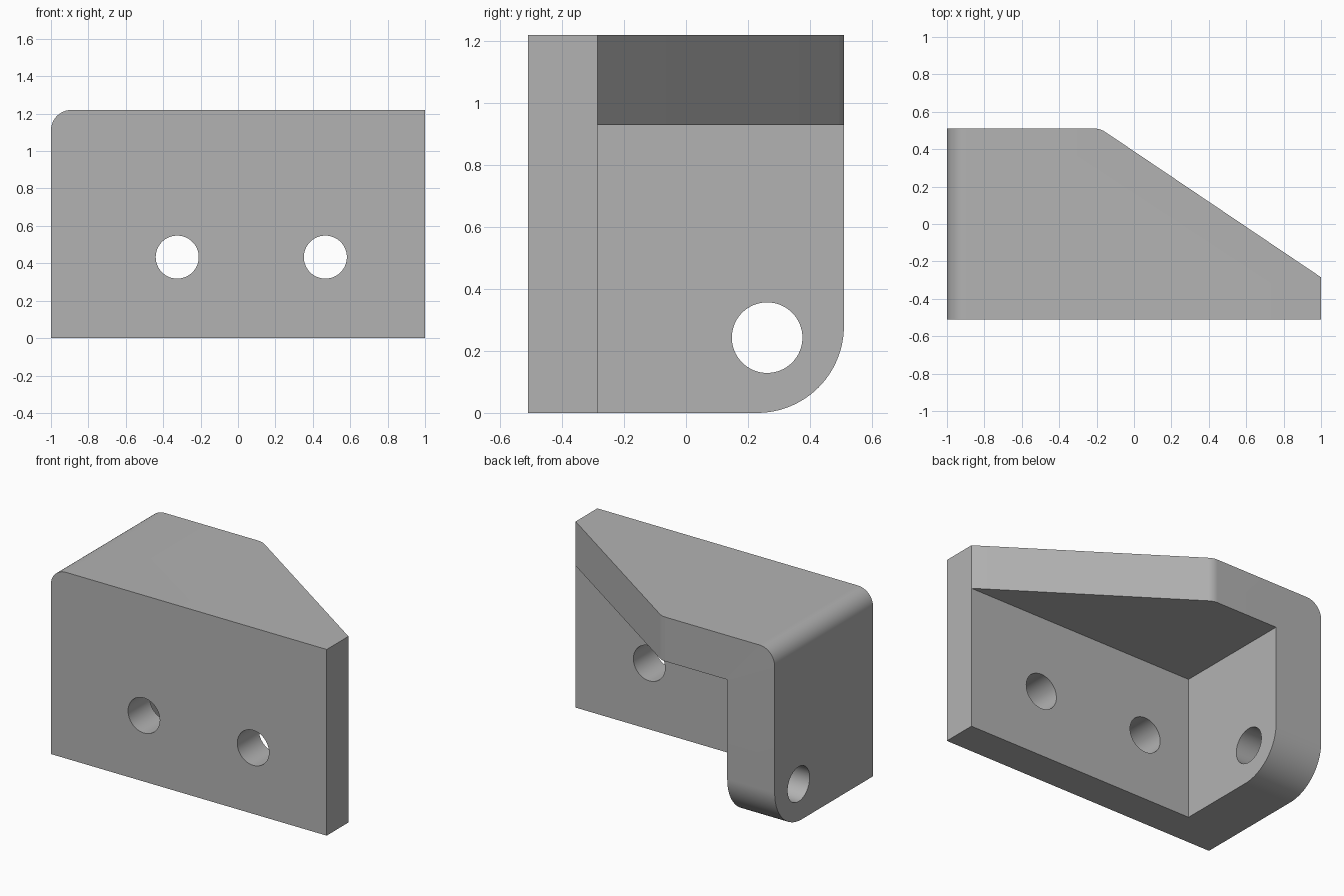
import bpy
import bmesh
from math import sin, cos, pi, radians
from mathutils import Vector

cube = bpy.data.objects.get("Cube")
if cube:
    bpy.data.objects.remove(cube, do_unlink=True)

grey = bpy.data.materials.new("plain grey")
grey.use_nodes = True
grey.diffuse_color = (0.45, 0.45, 0.45, 1)
grey.node_tree.nodes["Principled BSDF"].inputs["Base Color"].default_value = (0.45, 0.45, 0.45, 1)

PLACE = {
    "x": lambda a, b, d: (d, a, b),
    "y": lambda a, b, d: (a, d, b),
    "z": lambda a, b, d: (a, b, d),
}


def fillet(prev, corner, nxt, radius, steps):
    """Points of a rounded profile corner."""
    c = Vector(corner)
    u, v = (Vector(prev) - c).normalized(), (Vector(nxt) - c).normalized()
    half = u.angle(v) / 2
    centre = c + (u + v).normalized() * radius / sin(half)
    reach = radius * cos(half) / sin(half)
    start, end = c + u * reach - centre, c + v * reach - centre
    sweep = start.angle(end)
    return [centre + (start * sin(sweep * (1 - i / steps)) + end * sin(sweep * i / steps)) / sin(sweep)
            for i in range(steps + 1)]


def prism(name, axis, profile, low, high):
    """Extrude a closed profile along an axis."""
    bm = bmesh.new()
    verts = [bm.verts.new(PLACE[axis](p[0], p[1], low)) for p in profile]
    face = bm.faces.new(verts)
    moved = bmesh.ops.extrude_face_region(bm, geom=[face])["geom"]
    shift = Vector(PLACE[axis](0, 0, high - low))
    bmesh.ops.translate(bm, vec=shift, verts=[g for g in moved if isinstance(g, bmesh.types.BMVert)])
    bmesh.ops.recalc_face_normals(bm, faces=bm.faces)
    mesh = bpy.data.meshes.new(name)
    bm.to_mesh(mesh)
    bm.free()
    mesh.materials.append(grey)
    obj = bpy.data.objects.new(name, mesh)
    bpy.context.collection.objects.link(obj)
    return obj


def circle(a, b, radius, sides=64):
    return [(a + radius * cos(2 * pi * i / sides), b + radius * sin(2 * pi * i / sides)) for i in range(sides)]


def carve(body, cutter, operation):
    """Apply one boolean and discard the cutter."""
    cutter.hide_render = True
    mod = body.modifiers.new("carve", "BOOLEAN")
    mod.operation, mod.solver, mod.object = operation, "EXACT", cutter
    bpy.context.view_layer.objects.active = body
    bpy.ops.object.modifier_apply(modifier=mod.name)
    bpy.data.objects.remove(cutter, do_unlink=True)


BACK, TOP = 0.51, 1.22
INNER_X, INNER_Y, INNER_Z = -0.656, -0.286, 0.93

# Block with the rounded top side edge
bracket = prism("corner_bracket", "y",
                [(-1, 0)] + fillet((-1, 0), (-1, TOP), (1, TOP), 0.11, 16) + [(1, TOP), (1, 0)],
                -BACK, BACK)

# Sloped top outline with a softened bend
bend, tip = (-0.18, BACK), (1, -0.285)
beyond = Vector(tip) + (Vector(tip) - Vector(bend)) * 0.1
outline = [(-1.2, -0.7), (beyond.x, -0.7), beyond] + fillet(beyond, bend, (-1.2, BACK), 0.1, 8)
carve(bracket, prism("outline_cutter", "z", outline + [(-1.2, BACK)], -0.2, 1.5), "INTERSECT")

# Rounded lower back corner of the side plate
corner = [(BACK + 0.1, -0.1)] + [tuple(p) for p in fillet((BACK, 1), (BACK, 0), (-BACK, 0), 0.28, 24)]
corner = [(BACK + 0.1, corner[1][1])] + corner[1:] + [(corner[-1][0], -0.1), (BACK + 0.1, -0.1)]
carve(bracket, prism("corner_cutter", "x", corner, -1.2, 1.2), "DIFFERENCE")

# Hollow between the three plates
hollow = [(INNER_X, INNER_Y), (1.2, INNER_Y), (1.2, 0.8), (INNER_X, 0.8)]
carve(bracket, prism("hollow_cutter", "z", hollow, -0.2, INNER_Z), "DIFFERENCE")

# Bolt holes: two through the front plate, one through the side plate
for x in (-0.325, 0.467):
    carve(bracket, prism("front_hole_cutter", "y", circle(x, 0.433, 0.115), -0.7, -0.1), "DIFFERENCE")
carve(bracket, prism("side_hole_cutter", "x", circle(0.262, 0.243, 0.114), -1.2, -0.5), "DIFFERENCE")

# Smooth fillets, crisp edges
for o in bpy.context.selected_objects:
    o.select_set(False)
bracket.select_set(True)
bpy.context.view_layer.objects.active = bracket
bpy.ops.object.shade_smooth_by_angle(angle=radians(25))
